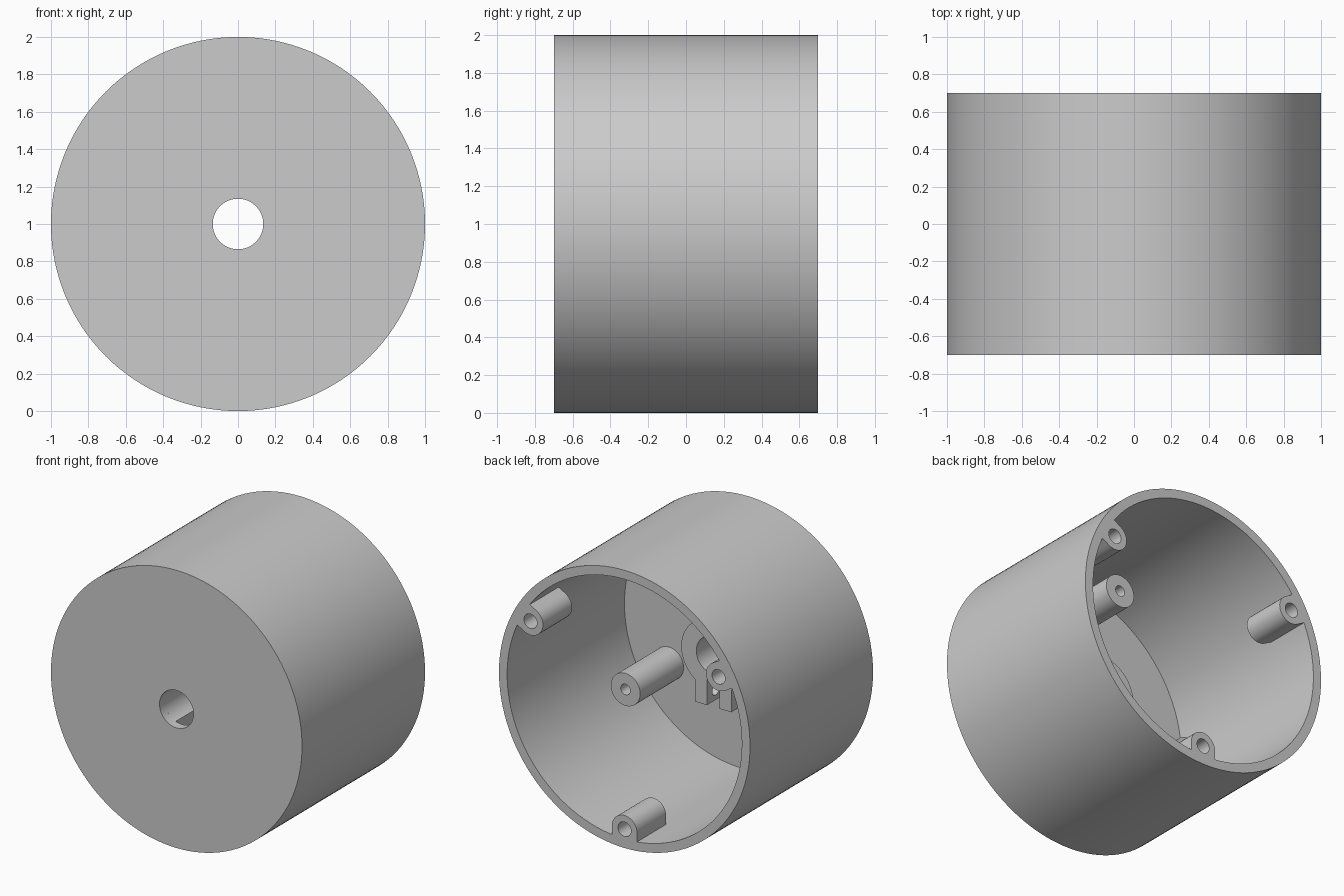
import bpy, bmesh, math
from math import sin, cos, pi, radians, sqrt
from mathutils import Matrix

if "Cube" in bpy.data.objects:
    bpy.data.objects.remove(bpy.data.objects["Cube"])

grey = bpy.data.materials.new("plain_grey")
grey.diffuse_color = (0.6, 0.6, 0.6, 1)
grey.use_nodes = True
grey.node_tree.nodes["Principled BSDF"].inputs["Base Color"].default_value = grey.diffuse_color
CZ = 1.0                                   # height of the housing axis
BACK, FRONT, FLOOR = 0.70, -0.70, -0.635   # depths along y


def finish(bm, name):
    bmesh.ops.recalc_face_normals(bm, faces=bm.faces)
    mesh = bpy.data.meshes.new(name)
    bm.to_mesh(mesh)
    bm.free()
    mesh.materials.append(grey)
    ob = bpy.data.objects.new(name, mesh)
    bpy.context.collection.objects.link(ob)
    return ob


def smooth(ob):
    bpy.ops.object.select_all(action='DESELECT')
    ob.select_set(True)
    bpy.context.view_layer.objects.active = ob
    bpy.ops.object.shade_smooth_by_angle(angle=radians(30))


def sleeve(name, outer, inner, y0, y1):
    """Hollow prism along y between two matching outlines of (x, z) points."""
    bm = bmesh.new()
    rings = [[bm.verts.new((x, y, z)) for x, z in pts]
             for pts, y in ((outer, y0), (outer, y1), (inner, y1), (inner, y0))]
    n = len(outer)
    for k in range(4):
        a, b = rings[k], rings[(k + 1) % 4]
        for i in range(n):
            j = (i + 1) % n
            bm.faces.new((a[i], a[j], b[j], b[i]))
    return finish(bm, name)


def circle(r, n, cx=0, cz=0):
    return [(cx + r * cos(2 * pi * i / n), cz + r * sin(2 * pi * i / n)) for i in range(n)]


# Cup-shaped housing: closed front with a shaft hole, open back
bm = bmesh.new()
profile = [(0.135, FRONT), (1, FRONT), (1, BACK), (0.935, BACK), (0.935, FLOOR), (0.135, FLOOR)]
vs = [bm.verts.new((r, y, CZ)) for r, y in profile]
edges = [bm.edges.new((vs[i], vs[(i + 1) % len(vs)])) for i in range(len(vs))]
bmesh.ops.spin(bm, geom=vs + edges, cent=(0, 0, CZ), axis=(0, 1, 0),
               angle=2 * pi, steps=128, use_merge=True)
bmesh.ops.remove_doubles(bm, verts=bm.verts, dist=1e-5)
smooth(finish(bm, "housing"))

# Lid screw bosses: round towards the middle, square against the wall
R, N = 0.10, 32
u_shape = []
for i in range(N):
    a = 2 * pi * i / N
    s = R
    if cos(a) > 1e-6:
        s = R / max(abs(cos(a)), abs(sin(a)))
    u_shape.append((0.865 + s * cos(a), s * sin(a)))
for i, deg in enumerate((30, 150, 270)):
    boss = sleeve(f"screw_boss_{i + 1}", u_shape, circle(0.052, N, 0.865), BACK - 0.33, BACK)
    boss.data.transform(Matrix.Translation((0, 0, CZ)) @ Matrix.Rotation(-radians(deg), 4, 'Y'))
    smooth(boss)

# Mounting posts standing on the inside of the front plate
for i, deg in enumerate((90, 210, 330)):
    px, pz = 0.67 * cos(radians(deg)), CZ + 0.67 * sin(radians(deg))
    smooth(sleeve(f"mounting_post_{i + 1}", circle(0.117, 48, px, pz),
                  circle(0.038, 48, px, pz), FLOOR - 0.01, -0.14))

# Split clamp collar around the shaft hole, with two lugs below
RO, RI, LUG, GAP, LOW = 0.255, 0.135, 0.144, 0.05, -0.37


def arc(r, half_width, n=56):
    """Arc over the top from the right to the left of a gap at the bottom."""
    t = math.asin(half_width / r)
    return [(r * sin(t + (2 * pi - 2 * t) * i / n), -r * cos(t + (2 * pi - 2 * t) * i / n))
            for i in range(n + 1)]


outline = arc(RO, LUG) + [(-LUG, LOW), (-GAP, LOW)] + arc(RI, GAP)[::-1] + [(GAP, LOW), (LUG, LOW)]
bm = bmesh.new()
face = bm.faces.new([bm.verts.new((x, FLOOR - 0.005, CZ + z)) for x, z in outline])
new = bmesh.ops.extrude_face_region(bm, geom=[face])["geom"]
bmesh.ops.translate(bm, verts=[g for g in new if isinstance(g, bmesh.types.BMVert)],
                    vec=(0, -0.31 - FLOOR + 0.005, 0))
collar = finish(bm, "clamp_collar")

# Pinch-screw hole through both lugs
bm = bmesh.new()
bmesh.ops.create_cone(bm, cap_ends=True, segments=24, radius1=0.04, radius2=0.04, depth=0.6,
                      matrix=Matrix.Translation((0, -0.41, CZ - 0.295)) @ Matrix.Rotation(pi / 2, 4, 'Y'))
cutter = finish(bm, "pinch_hole_cutter")
cutter.hide_render = True
cutter.hide_set(True)
mod = collar.modifiers.new("pinch_hole", 'BOOLEAN')
mod.operation, mod.solver, mod.object = 'DIFFERENCE', 'EXACT', cutter
smooth(collar)
